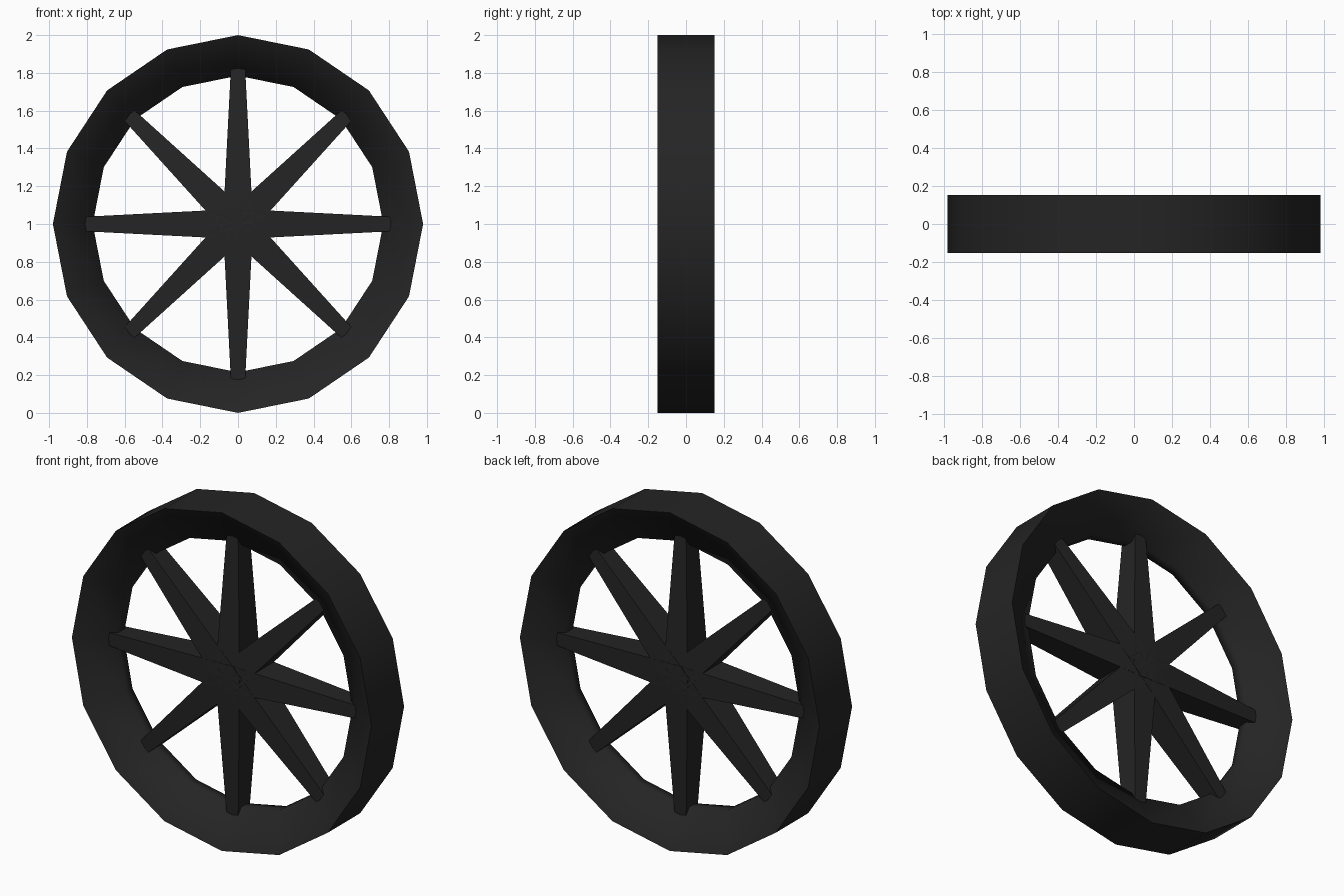
import bpy, bmesh, math
from mathutils import Matrix

if "Cube" in bpy.data.objects:
    bpy.data.objects.remove(bpy.data.objects["Cube"])

SIDES = 16
SPOKES = 8
CENTRE = Matrix.Translation((0, 0, 1))

# Single dark colour
black = bpy.data.materials.new("soft_black")
black.use_nodes = True
colour = (0.018, 0.018, 0.018, 1)
black.diffuse_color = colour
bsdf = black.node_tree.nodes["Principled BSDF"]
bsdf.inputs["Base Color"].default_value = colour
bsdf.inputs["Roughness"].default_value = 0.8


def finish(name, bm):
    bmesh.ops.recalc_face_normals(bm, faces=bm.faces[:])
    mesh = bpy.data.meshes.new(name)
    bm.to_mesh(mesh)
    bm.free()
    mesh.materials.append(black)
    obj = bpy.data.objects.new(name, mesh)
    bpy.context.collection.objects.link(obj)
    return obj


# Rim: wedge profile (radius, depth) turned around the axle
profile = [(1, -0.152), (1, 0.152), (0.785, 0.03), (0.785, -0.03)]
bm = bmesh.new()
rings = []
for i in range(SIDES):
    a = math.tau * i / SIDES
    rings.append([bm.verts.new((0.98 * r * math.sin(a), y, 1 + r * math.cos(a)))
                  for r, y in profile])
for i, ring in enumerate(rings):
    following = rings[(i + 1) % SIDES]
    for j in range(len(profile)):
        k = (j + 1) % len(profile)
        bm.faces.new((ring[j], ring[k], following[k], following[j]))
rim = finish("rim", bm)
bpy.ops.object.select_all(action="DESELECT")
rim.select_set(True)
bpy.context.view_layer.objects.active = rim
bpy.ops.object.shade_smooth_by_angle(angle=math.radians(65))

# Spokes: square bars tapering from the hub into the rim
for i in range(SPOKES):
    bm = bmesh.new()
    bmesh.ops.create_cube(bm, size=2)
    for v in bm.verts:
        tip = v.co.z > 0
        v.co.x *= 0.034 if tip else 0.08
        v.co.y *= 0.048 if tip else 0.1
        v.co.z = 0.9 if tip else 0
    turn = Matrix.Rotation(math.tau * i / SPOKES, 4, "Y")
    bm.transform(CENTRE @ turn)
    finish(f"spoke_{i + 1}", bm)
